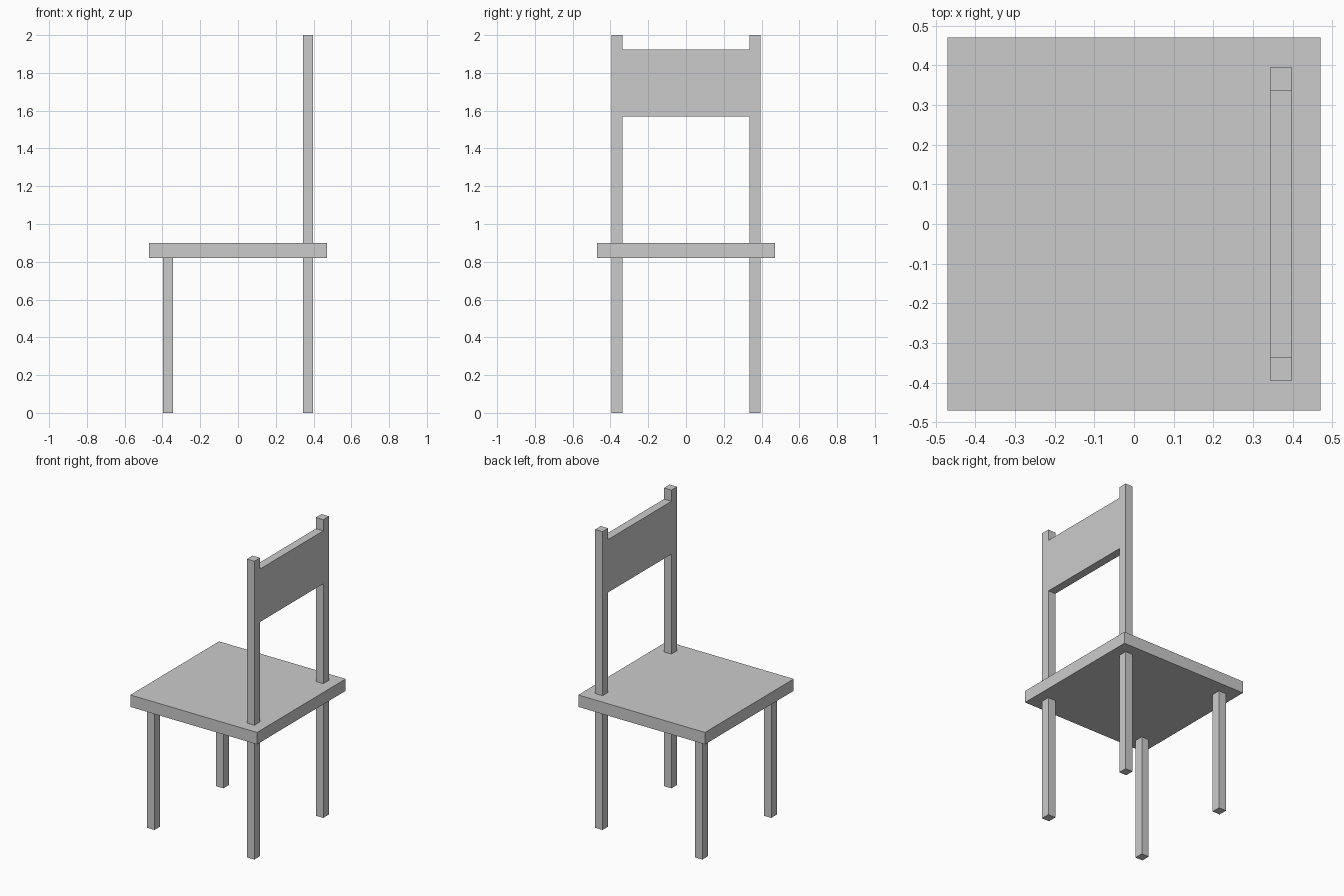
import bpy

if "Cube" in bpy.data.objects:
    bpy.data.objects.remove(bpy.data.objects["Cube"])


def box(name, x, y, z):
    """Add a box spanning the given (min, max) ranges."""
    lo, hi = zip(x, y, z)
    bpy.ops.mesh.primitive_cube_add(size=1, location=[(a + b) / 2 for a, b in zip(lo, hi)])
    obj = bpy.context.object
    obj.name = name
    obj.scale = [b - a for a, b in zip(lo, hi)]
    bpy.ops.object.transform_apply(location=False, rotation=False, scale=True)
    return obj


SEAT = 0.47                      # half width of the square seat
SEAT_Z = (0.82, 0.90)
LEG_X = (0.343, 0.398)           # rear leg depth range, mirrored for the front
LEG_Y = (0.335, 0.395)           # leg width range, mirrored left and right

# Seat slab
box("seat", (-SEAT, SEAT), (-SEAT, SEAT), SEAT_Z)

# Legs: short at -x, continuing up as back posts at +x
for side, s in (("left", -1), ("right", 1)):
    y = sorted(s * v for v in LEG_Y)
    box(f"front_leg_{side}", sorted(-v for v in LEG_X), y, (0, SEAT_Z[0]))
    box(f"back_post_{side}", LEG_X, y, (0, 2))

# Backrest panel, flush between the posts
box("backrest_panel", LEG_X, (-LEG_Y[0], LEG_Y[0]), (1.57, 1.925))
